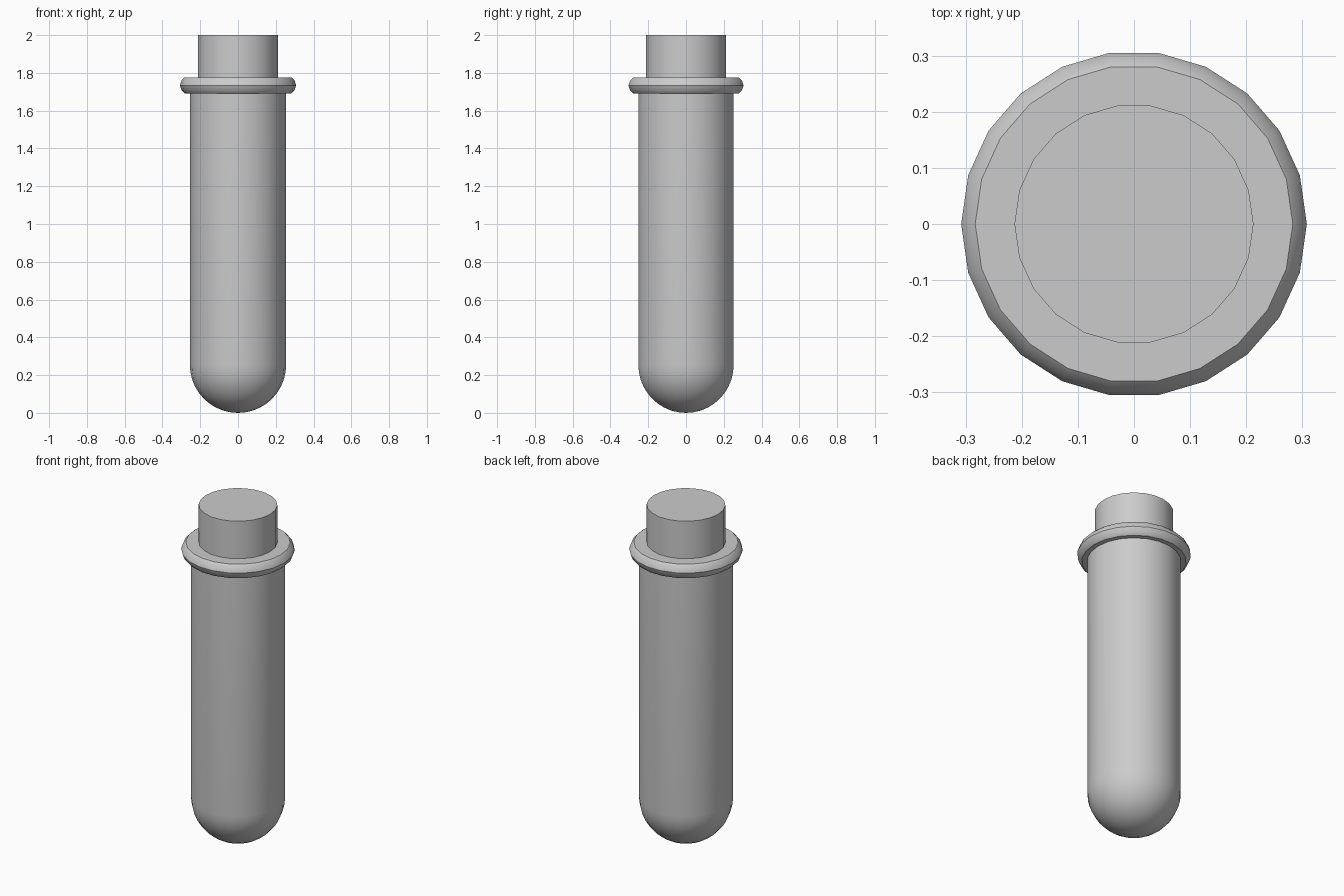
import bpy, bmesh, math

SIDES = 22

cube = bpy.data.objects.get("Cube")
if cube:
    bpy.data.objects.remove(cube, do_unlink=True)

grey = bpy.data.materials.new("plain_grey")
grey.use_nodes = True
colour = (0.6, 0.6, 0.6, 1)
grey.diffuse_color = colour
grey.node_tree.nodes["Principled BSDF"].inputs["Base Color"].default_value = colour


def lathe(name, profile, closed=False):
    """Turn (radius, z) points, listed from bottom to top, round the z axis."""
    bm = bmesh.new()
    rings = []
    for r, z in profile:
        if r < 1e-4:
            rings.append([bm.verts.new((0, 0, z))] * SIDES)
            continue
        angles = [2 * math.pi * i / SIDES for i in range(SIDES)]
        rings.append([bm.verts.new((r * math.cos(a), r * math.sin(a), z)) for a in angles])
    pairs = list(zip(rings, rings[1:]))
    if closed:
        pairs.append((rings[-1], rings[0]))
    for low, high in pairs:
        for i in range(SIDES):
            j = (i + 1) % SIDES
            bm.faces.new(dict.fromkeys((low[i], low[j], high[j], high[i])))
    if not closed:
        for ring in (rings[0], rings[-1]):
            if ring[0] is not ring[1]:
                bm.faces.new(ring)
    bmesh.ops.recalc_face_normals(bm, faces=bm.faces)
    mesh = bpy.data.meshes.new(name)
    bm.to_mesh(mesh)
    bm.free()
    mesh.materials.append(grey)
    obj = bpy.data.objects.new(name, mesh)
    bpy.context.collection.objects.link(obj)
    bpy.ops.object.select_all(action='DESELECT')
    obj.select_set(True)
    bpy.context.view_layer.objects.active = obj
    bpy.ops.object.shade_smooth_by_angle(angle=math.radians(35))
    return obj


# Tube with a hemispherical base
R, STEPS = 0.255, 10
bowl = [(R * math.sin(t), R - R * math.cos(t))
        for t in (math.pi / 2 * i / STEPS for i in range(STEPS + 1))]
lathe("tube", bowl + [(R, 1.74)])

# Rounded lip with flat upper and lower faces
lathe("lip", [(0.2, 1.692), (0.283, 1.692), (0.299, 1.708), (0.308, 1.734),
              (0.299, 1.76), (0.283, 1.776), (0.2, 1.776)], closed=True)

# Cylindrical stopper
lathe("stopper", [(0.213, 1.72), (0.213, 2.0)])
